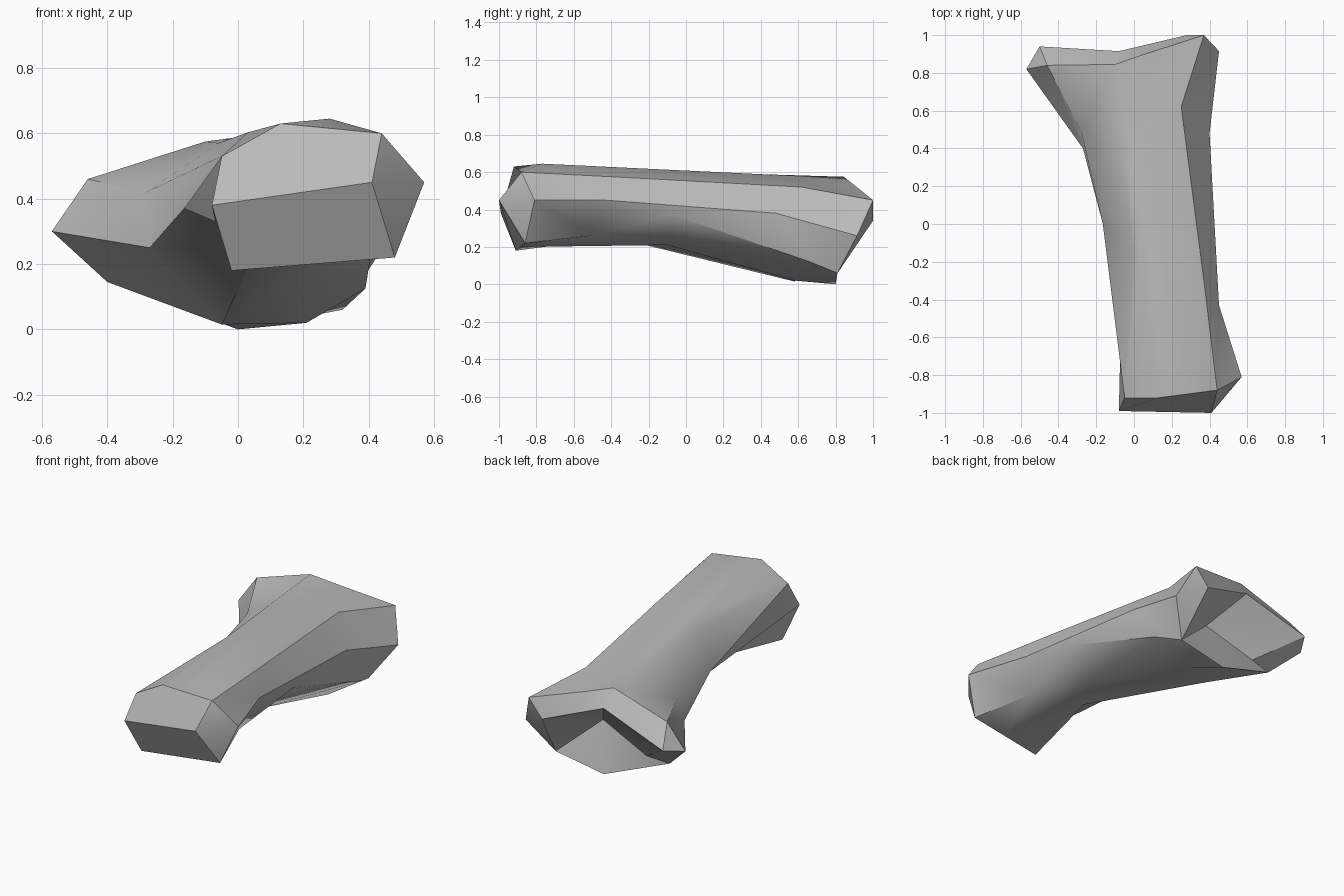
import bpy
import bmesh
import math
from mathutils import Vector

default_cube = bpy.data.objects.get("Cube")
if default_cube:
    bpy.data.objects.remove(default_cube, do_unlink=True)


def make_material(name, colour):
    material = bpy.data.materials.new(name)
    material.use_nodes = True
    material.diffuse_color = colour
    shader = next(n for n in material.node_tree.nodes if n.type == 'BSDF_PRINCIPLED')
    shader.inputs["Base Color"].default_value = colour
    return material


def section(*points):
    """One cross-section, running from the top left, over the top, round the right side."""
    return [Vector(point) for point in points]


def bridge(mesh, ring_a, ring_b):
    """Join two cross-sections with a band of faces."""
    count = len(ring_a)
    for i in range(count):
        j = (i + 1) % count
        mesh.faces.new((ring_a[i], ring_a[j], ring_b[j], ring_b[i]))


def crease(mesh, *pairs):
    """Split faces along the line between two of their corners."""
    for pair in pairs:
        bmesh.ops.connect_verts(mesh, verts=list(pair))


def raise_point(mesh, corners, position):
    """Fan the face with these corners around a new point."""
    chosen = [face for face in mesh.faces if set(face.verts) == set(corners)]
    for vert in bmesh.ops.poke(mesh, faces=chosen)["verts"]:
        vert.co = Vector(position)


# Front knuckle, its rim
front_rim = section(
    (-.05, -.92, .53), (.13, -.92, .63), (.28, -.77, .645),
    (.44, -.88, .6), (.57, -.81, .45), (.48, -.86, .22),
    (.23, -.885, .2), (-.02, -.91, .18), (-.08, -.99, .38))

# Narrow shaft
shaft = section(
    (-.01, -.15, .55), (.03, -.15, .603), (.14, -.1, .613),
    (.37, -.3, .57), (.45, -.43, .45), (.36, -.5, .26),
    (.25, -.1, .21), (.06, -.38, .25), (-.165, 0, .37))

# Where the shaft starts to flare into the wide end
flare = section(
    (-.28, .49, .42), (-.06, .4, .57), (0, .42, .588),
    (.25, .62, .52), (.4, .48, .38), (.39, .65, .125),
    (.21, .58, .02), (-.05, .58, .015), (-.27, .4, .25))

# Wide back end, its outer rim
back_rim = section(
    (-.46, .84, .46), (-.1, .845, .575), (.06, .9, .53),
    (.37, 1, .45), (.45, .915, .26), (.32, .81, .06),
    (0, .8, 0), (-.4, .73, .145), (-.57, .82, .3))

# Inner lip of the hollow; it meets the outer rim along the bottom
lip_left = Vector((-.5, .94, .33))
lip_top = Vector((-.08, .915, .47))
lip_right = Vector((.28, 1, .34))
lip_floor = Vector((-.26, .755, .165))
inner_lip = [lip_left, lip_top, lip_top.lerp(lip_right, .5), lip_right,
             lip_right, back_rim[5], back_rim[6], lip_floor, lip_left]

mesh = bmesh.new()
rings = [[mesh.verts.new(point) for point in ring]
         for ring in (front_rim, shaft, flare, back_rim, inner_lip)]
for ring_a, ring_b in zip(rings, rings[1:]):
    bridge(mesh, ring_a, ring_b)
front_ring, shaft_ring, flare_ring, back_ring, lip = rings

# Bevelled front cap around one forward corner
top_left, top, peak, top_right, right, low_right, bottom, low_left, left = front_ring
corner = mesh.verts.new((.41, -1, .45))
for face in ((top_left, top, top_right, corner, left),
             (top, peak, top_right),
             (corner, top_right, right),
             (corner, right, low_right),
             (left, corner, low_right, bottom, low_left)):
    mesh.faces.new(face)

# Pit in the back end
pit = mesh.verts.new((.06, .72, .29))
for i, vert in enumerate(lip):
    mesh.faces.new((vert, lip[(i + 1) % len(lip)], pit))

# Creases across the bent faces
waist_right, waist_low, waist_bottom, waist_under, waist_left = shaft_ring[4:]
crease(mesh, (left, waist_under), (top_left, waist_left), (top_right, waist_right),
       (flare_ring[0], back_ring[1]), (flare_ring[2], back_ring[1]),
       (waist_bottom, flare_ring[5]))

# Hollow on the left, behind the knuckle
bmesh.ops.dissolve_edges(mesh, edges=[mesh.edges.get((left, waist_left))])
raise_point(mesh, (top_left, left, waist_under, waist_left), (-.07, -.55, .33))

# Overhang low on the right side, with the underside cut in below it
raise_point(mesh, (waist_right, waist_low, flare_ring[4], flare_ring[5]), (.43, -.07, .37))
bmesh.ops.rotate_edges(mesh, edges=[mesh.edges.get((waist_low, flare_ring[5]))])

# Weld the shared points and tidy the faces
bmesh.ops.remove_doubles(mesh, verts=mesh.verts[:], dist=.001)
bmesh.ops.dissolve_degenerate(mesh, edges=mesh.edges[:], dist=.001)
bmesh.ops.recalc_face_normals(mesh, faces=mesh.faces[:])

data = bpy.data.meshes.new("bone_fragment")
mesh.to_mesh(data)
mesh.free()
data.materials.append(make_material("plain grey", (.5, .5, .5, 1)))

bone = bpy.data.objects.new("bone_fragment", data)
bpy.context.collection.objects.link(bone)
bpy.ops.object.select_all(action='DESELECT')
bone.select_set(True)
bpy.context.view_layer.objects.active = bone
bpy.ops.object.shade_smooth_by_angle(angle=math.radians(35))
